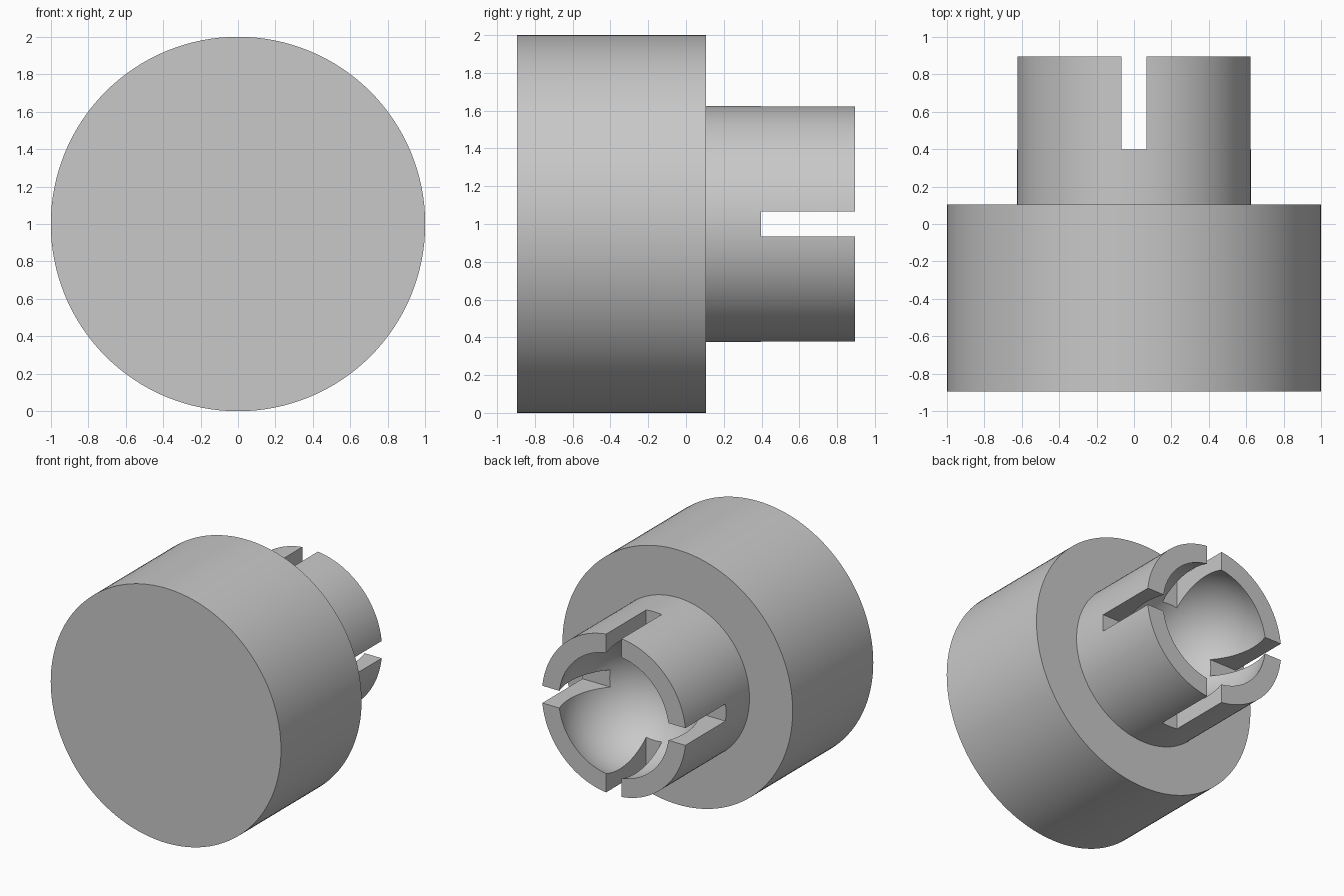
import bpy, bmesh, math
from mathutils import Vector, Matrix

if "Cube" in bpy.data.objects:
    bpy.data.objects.remove(bpy.data.objects["Cube"])

FRONT, STEP, TIP = -0.895, 0.105, 0.895      # stations along y
R_HEAD, R_STEM = 1.0, 0.625
BALL_R, BALL_Y = 0.507, 0.727                # spherical socket
SLOT_W, SLOT_END = 0.135, 0.397

grey = bpy.data.materials.new("plain grey")
grey.diffuse_color = (0.58, 0.58, 0.58, 1)
grey.use_nodes = True
grey.node_tree.nodes["Principled BSDF"].inputs["Base Color"].default_value = grey.diffuse_color


def make_object(name, bm):
    bmesh.ops.recalc_face_normals(bm, faces=bm.faces)
    mesh = bpy.data.meshes.new(name)
    bm.to_mesh(mesh)
    bm.free()
    mesh.materials.append(grey)
    obj = bpy.data.objects.new(name, mesh)
    bpy.context.collection.objects.link(obj)
    return obj


# Turned body: solid head, stepped stem and hollow ball socket in one profile
profile = [(0, FRONT), (R_HEAD, FRONT), (R_HEAD, STEP), (R_STEM, STEP), (R_STEM, TIP)]
rim = math.asin((TIP - BALL_Y) / BALL_R)
for i in range(25):
    a = rim + (-math.pi / 2 - rim) * i / 24
    profile.append((BALL_R * math.cos(a), BALL_Y + BALL_R * math.sin(a)))

bm = bmesh.new()
verts = [bm.verts.new((r, y, 1)) for r, y in profile]
edges = [bm.edges.new(pair) for pair in zip(verts, verts[1:])]
bmesh.ops.spin(bm, geom=verts + edges, cent=(0, 0, 1), axis=(0, 1, 0),
               angle=math.tau, steps=128, use_duplicate=False)
bmesh.ops.remove_doubles(bm, verts=bm.verts, dist=0.0005)
body = make_object("socket_body", bm)

# Crossed slots that split the stem into four prongs
for name, size in (("slot_cutter_wide", (1.6, 1, SLOT_W)),
                   ("slot_cutter_tall", (SLOT_W, 1, 1.6))):
    bm = bmesh.new()
    bmesh.ops.create_cube(bm, size=1, matrix=Matrix.Translation(
        Vector((0, SLOT_END + 0.5, 1))) @ Matrix.Diagonal((*size, 1)))
    cutter = make_object(name, bm)
    cutter.hide_render = True
    cutter.hide_set(True)
    cut = body.modifiers.new(name, 'BOOLEAN')
    cut.operation = 'DIFFERENCE'
    cut.solver = 'EXACT'
    cut.object = cutter

# Bake the cuts, then smooth the curved walls and keep the edges crisp
bpy.context.view_layer.objects.active = body
body.select_set(True)
for mod in list(body.modifiers):
    bpy.ops.object.modifier_apply(modifier=mod.name)
bpy.ops.object.shade_smooth_by_angle(angle=math.radians(30))
